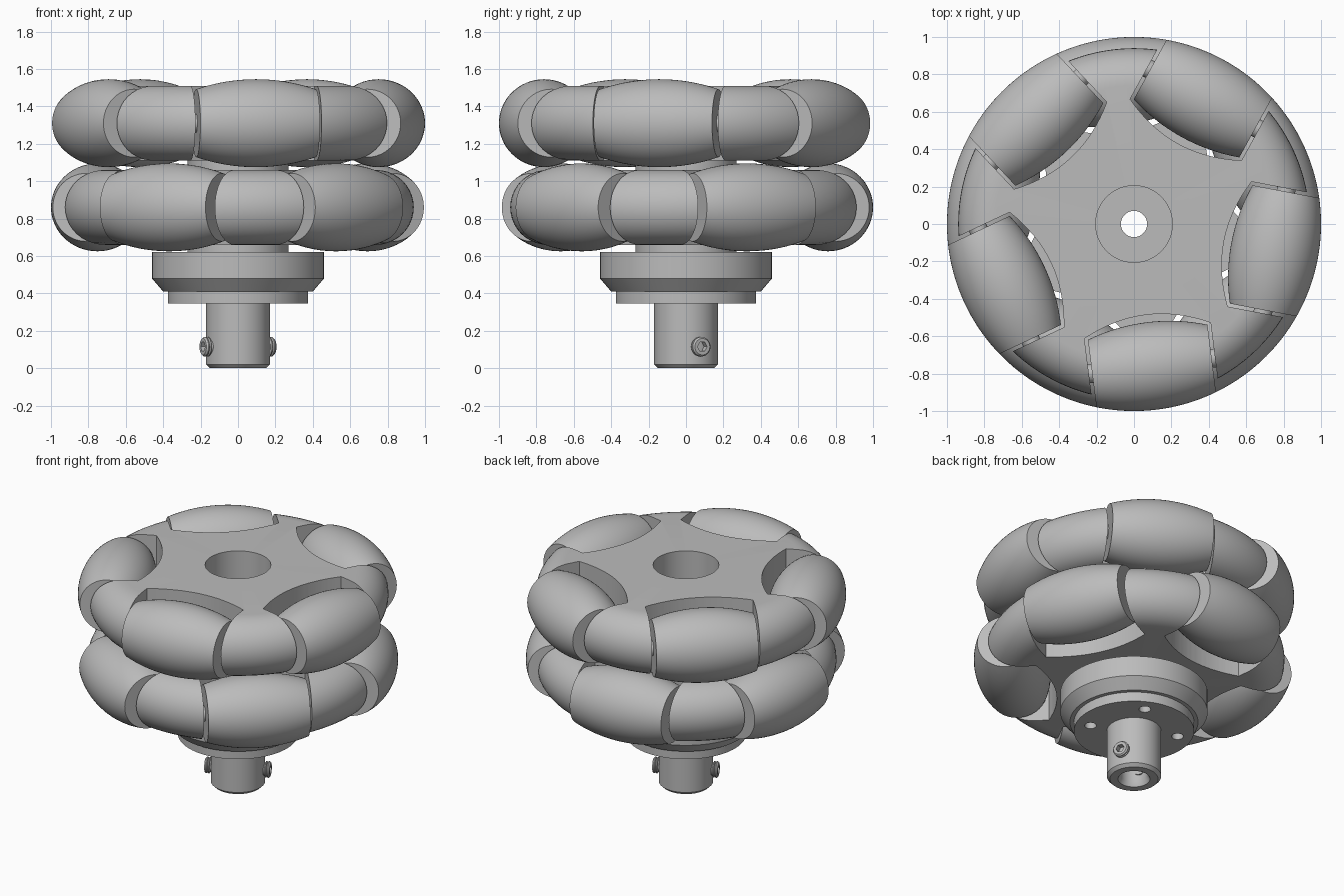
import bpy, bmesh
from math import pi, radians, sqrt, sin, cos
from mathutils import Matrix, Vector

if "Cube" in bpy.data.objects:
    bpy.data.objects.remove(bpy.data.objects["Cube"])

grey = bpy.data.materials.new("plain_grey")
grey.use_nodes = True
colour = (0.5, 0.5, 0.5, 1)
grey.diffuse_color = colour
grey.node_tree.nodes["Principled BSDF"].inputs["Base Color"].default_value = colour


def make(name, bm, matrix=Matrix()):
    bmesh.ops.recalc_face_normals(bm, faces=bm.faces)
    mesh = bpy.data.meshes.new(name)
    bm.to_mesh(mesh)
    bm.free()
    mesh.transform(matrix)
    mesh.materials.append(grey)
    obj = bpy.data.objects.new(name, mesh)
    bpy.context.collection.objects.link(obj)
    return obj


def lathe(name, profile, steps=96, closed=True, matrix=Matrix()):
    """Revolve (radius, height) points about z."""
    bm = bmesh.new()
    verts = [bm.verts.new((r, 0, z)) for r, z in profile]
    edges = [bm.edges.new(p) for p in zip(verts, verts[1:])]
    if closed:
        edges.append(bm.edges.new((verts[-1], verts[0])))
    bmesh.ops.spin(bm, geom=verts + edges, axis=(0, 0, 1), cent=(0, 0, 0),
                   angle=2 * pi, steps=steps)
    bmesh.ops.remove_doubles(bm, verts=bm.verts, dist=1e-5)
    return make(name, bm, matrix)


def rod(bm, radius, z0, z1, sides, matrix=Matrix()):
    bmesh.ops.create_cone(bm, cap_ends=True, segments=sides, radius1=radius,
                          radius2=radius, depth=z1 - z0,
                          matrix=matrix @ Matrix.Translation((0, 0, (z0 + z1) / 2)))


def cut(obj, bm):
    """Subtract a mesh from an object and keep the plain result."""
    cutter = make("cutter", bm)
    cutter.hide_render = True
    mod = obj.modifiers.new("cut", "BOOLEAN")
    mod.operation, mod.solver, mod.object = "DIFFERENCE", "EXACT", cutter
    deps = bpy.context.evaluated_depsgraph_get()
    result = bpy.data.meshes.new_from_object(obj.evaluated_get(deps))
    obj.modifiers.clear()
    obj.data = result
    bpy.data.objects.remove(cutter)


def turn(angle):
    return Matrix.Rotation(angle, 4, "Z")


AXLE, HALF, POCKET = 0.765, 0.322, 0.34   # axle distance, roller and pocket half lengths
RIM, THICK = 0.94, 0.2


def wheel(label, z, phase):
    angles = [radians(phase + 72 * i) for i in range(5)]

    # hub with rounded rim and central bore
    arc = [(RIM - THICK + THICK * cos(a), THICK * sin(a))
           for a in [pi * (i / 20 - 0.5) for i in range(21)]]
    hub = lathe(label + "_hub", [(0.205, -THICK)] + arc + [(0.205, THICK)], 120,
                matrix=Matrix.Translation((0, 0, z)))

    # roller pockets, curved on the inner side
    ts = [POCKET * (i / 8 - 1) for i in range(17)]
    outline = [(1.2, -POCKET)] + [(0.49 + 0.085 * (t / POCKET) ** 2, t) for t in ts]
    outline.append((1.2, POCKET))
    bm = bmesh.new()
    for a in angles:
        face = bm.faces.new([bm.verts.new(turn(a) @ Vector((x, y, z - 0.4)))
                             for x, y in outline])
        up = bmesh.ops.extrude_face_region(bm, geom=[face])["geom"]
        bmesh.ops.translate(bm, vec=(0, 0, 0.8),
                            verts=[v for v in up if isinstance(v, bmesh.types.BMVert)])
    cut(hub, bm)

    # barrel rollers on axles, lying along the rim
    ts = [HALF * (i / 10 - 1) for i in range(21)]
    barrel = [(0, -HALF)] + [(sqrt(1 - t * t) - AXLE, t) for t in ts] + [(0, HALF)]
    for i, a in enumerate(angles, 1):
        place = (Matrix.Translation((0, 0, z)) @ turn(a)
                 @ Matrix.Translation((AXLE, 0, 0)) @ Matrix.Rotation(-pi / 2, 4, "X"))
        lathe(f"{label}_roller_{i}", barrel, 64, False, place)
        bm = bmesh.new()
        rod(bm, 0.05, -POCKET - 0.02, POCKET + 0.02, 24)
        make(f"{label}_axle_{i}", bm, place)


wheel("upper", 1.31, -82.8)
wheel("lower", 0.86, -46.8)

# spacer ring between the wheels
lathe("spacer", [(0.205, 1.06), (0.27, 1.06), (0.27, 1.11), (0.205, 1.11)])

# mounting flange and shaft in one turned piece
flange = lathe("mounting_flange", [
    (0.07, 0.62), (0.205, 0.62), (0.205, 0.66), (0.27, 0.66), (0.27, 0.62),
    (0.46, 0.62), (0.46, 0.48), (0.40, 0.41), (0.375, 0.41), (0.375, 0.345),
    (0.17, 0.345), (0.17, 0.02), (0.15, 0), (0.1, 0), (0.085, 0.03),
    (0.085, 0.3), (0.07, 0.32)])
bm = bmesh.new()
for i in range(4):
    rod(bm, 0.037, 0.25, 0.5, 24,
        turn(radians(64 + 90 * i)) @ Matrix.Translation((0.28, 0, 0)))
cut(flange, bm)

# two set screws with hexagonal sockets
for i, a in enumerate((25, 205), 1):
    place = (Matrix.Translation((0, 0, 0.115)) @ turn(radians(a))
             @ Matrix.Rotation(pi / 2, 4, "Y"))
    screw = lathe(f"set_screw_{i}", [
        (0, 0.075), (0.042, 0.075), (0.042, 0.172), (0.052, 0.177), (0.052, 0.182),
        (0.044, 0.187), (0.052, 0.192), (0.052, 0.198), (0.044, 0.207), (0, 0.207)],
        32, False, place)
    bm = bmesh.new()
    rod(bm, 0.028, 0.16, 0.25, 6, place)
    cut(screw, bm)

# smooth the curved faces, keep the edges crisp
bpy.ops.object.select_all(action="DESELECT")
for obj in bpy.context.scene.objects:
    if obj.type == "MESH":
        obj.select_set(True)
        bpy.context.view_layer.objects.active = obj
bpy.ops.object.shade_smooth_by_angle(angle=radians(30))
